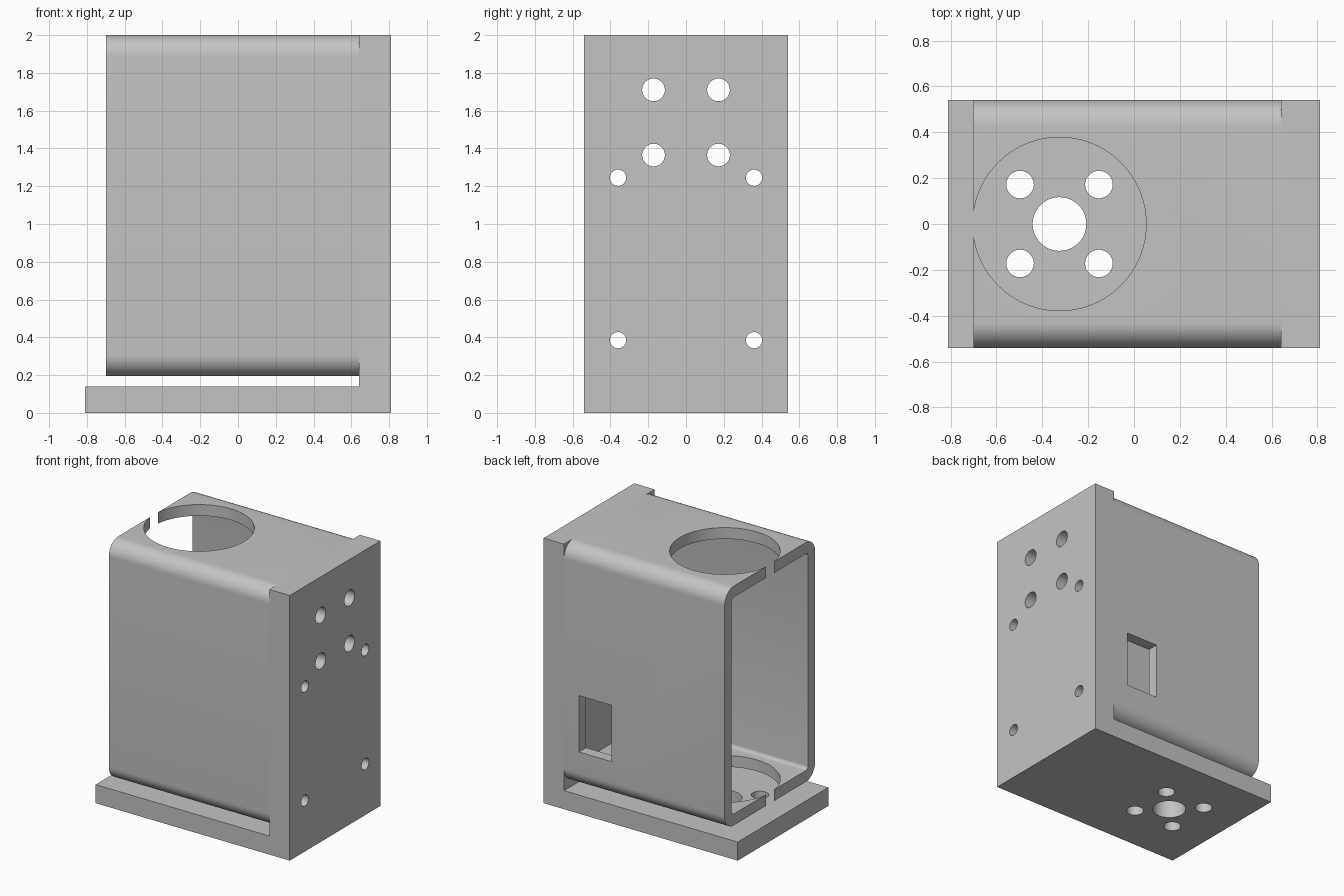
import bpy, bmesh, math
from mathutils import Vector, Matrix

cube = bpy.data.objects.get("Cube")
if cube:
    bpy.data.objects.remove(cube, do_unlink=True)

grey = bpy.data.materials.new("plain grey")
grey.use_nodes = True
colour = (0.55, 0.55, 0.55, 1)
grey.diffuse_color = colour
grey.node_tree.nodes["Principled BSDF"].inputs["Base Color"].default_value = colour

HALF_Y, WALL = 0.54, 0.085
OPEN_X, PLATE_X, END_X = -0.70, 0.64, 0.81
BORE_X = -0.325


def finish(name, bm):
    bmesh.ops.recalc_face_normals(bm, faces=bm.faces)
    mesh = bpy.data.meshes.new(name)
    bm.to_mesh(mesh)
    bm.free()
    mesh.materials.append(grey)
    obj = bpy.data.objects.new(name, mesh)
    bpy.context.collection.objects.link(obj)
    return obj


def prism(name, points, along):
    """Extrude a closed planar outline along a vector."""
    bm = bmesh.new()
    face = bm.faces.new([bm.verts.new(p) for p in points])
    new = bmesh.ops.extrude_face_region(bm, geom=[face])["geom"]
    verts = [g for g in new if isinstance(g, bmesh.types.BMVert)]
    bmesh.ops.translate(bm, vec=along, verts=verts)
    return finish(name, bm)


def rounded_outline(x, half_y, z0, z1, radius, steps=12):
    """Rounded rectangle in the plane across x."""
    points = []
    corners = [(1, z1 - radius), (-1, z1 - radius), (-1, z0 + radius), (1, z0 + radius)]
    for i, (side, cz) in enumerate(corners):
        for k in range(steps + 1):
            a = math.pi / 2 * (i + k / steps)
            points.append((x, side * (half_y - radius) + radius * math.cos(a),
                           cz + radius * math.sin(a)))
    return points


def rod(centre, radius, axis, depth=0.6, segments=48):
    bm = bmesh.new()
    turn = Vector((0, 0, 1)).rotation_difference(Vector(axis)).to_matrix().to_4x4()
    bmesh.ops.create_cone(bm, cap_ends=True, segments=segments, radius1=radius,
                          radius2=radius, depth=depth,
                          matrix=Matrix.Translation(centre) @ turn)
    return finish("cutter", bm)


def cut(obj, cutters):
    bpy.context.view_layer.objects.active = obj
    for cutter in cutters:
        cutter.hide_render = True
        mod = obj.modifiers.new("cut", 'BOOLEAN')
        mod.operation, mod.solver, mod.object = 'DIFFERENCE', 'EXACT', cutter
        bpy.ops.object.modifier_apply(modifier=mod.name)
        bpy.data.objects.remove(cutter, do_unlink=True)


def shade(obj):
    bpy.ops.object.select_all(action='DESELECT')
    obj.select_set(True)
    bpy.context.view_layer.objects.active = obj
    bpy.ops.object.shade_smooth_by_angle(angle=math.radians(30))


# L-shaped base and end plate
outline = [(-END_X, 0), (END_X, 0), (END_X, 2), (PLATE_X, 2), (PLATE_X, 0.14), (-END_X, 0.14)]
bracket = prism("base_and_end_plate", [(x, -HALF_Y, z) for x, z in outline],
                (0, 2 * HALF_Y, 0))
holes = [rod((BORE_X, 0, 0), 0.117, (0, 0, 1))]
for s in (-1, 1):
    holes += [rod((BORE_X + s * 0.172, t * 0.172, 0), 0.06, (0, 0, 1)) for t in (-1, 1)]
    holes += [rod((0.75, s * 0.172, z), 0.06, (1, 0, 0)) for z in (1.365, 1.71)]
    holes += [rod((0.75, s * 0.36, z), 0.043, (1, 0, 0)) for z in (0.385, 1.245)]
cut(bracket, holes)

# Hollow housing with rounded long edges
housing = prism("housing", rounded_outline(OPEN_X, HALF_Y, 0.195, 2, 0.11),
                (PLATE_X - OPEN_X, 0, 0))
cavity = prism("cutter", rounded_outline(OPEN_X - 0.1, HALF_Y - WALL, 0.195 + WALL,
                                         2 - WALL, 0.025, 5), (2, 0, 0))
bore = rod((BORE_X, 0, 1.2), 0.378, (0, 0, 1), 2.2, 96)
window = prism("cutter", [(0.245, 0.3, 0.465), (0.515, 0.3, 0.465),
                          (0.515, 0.3, 0.89), (0.245, 0.3, 0.89)], (0, 0.5, 0))
cut(housing, [cavity, bore, window])

for part in (bracket, housing):
    shade(part)
